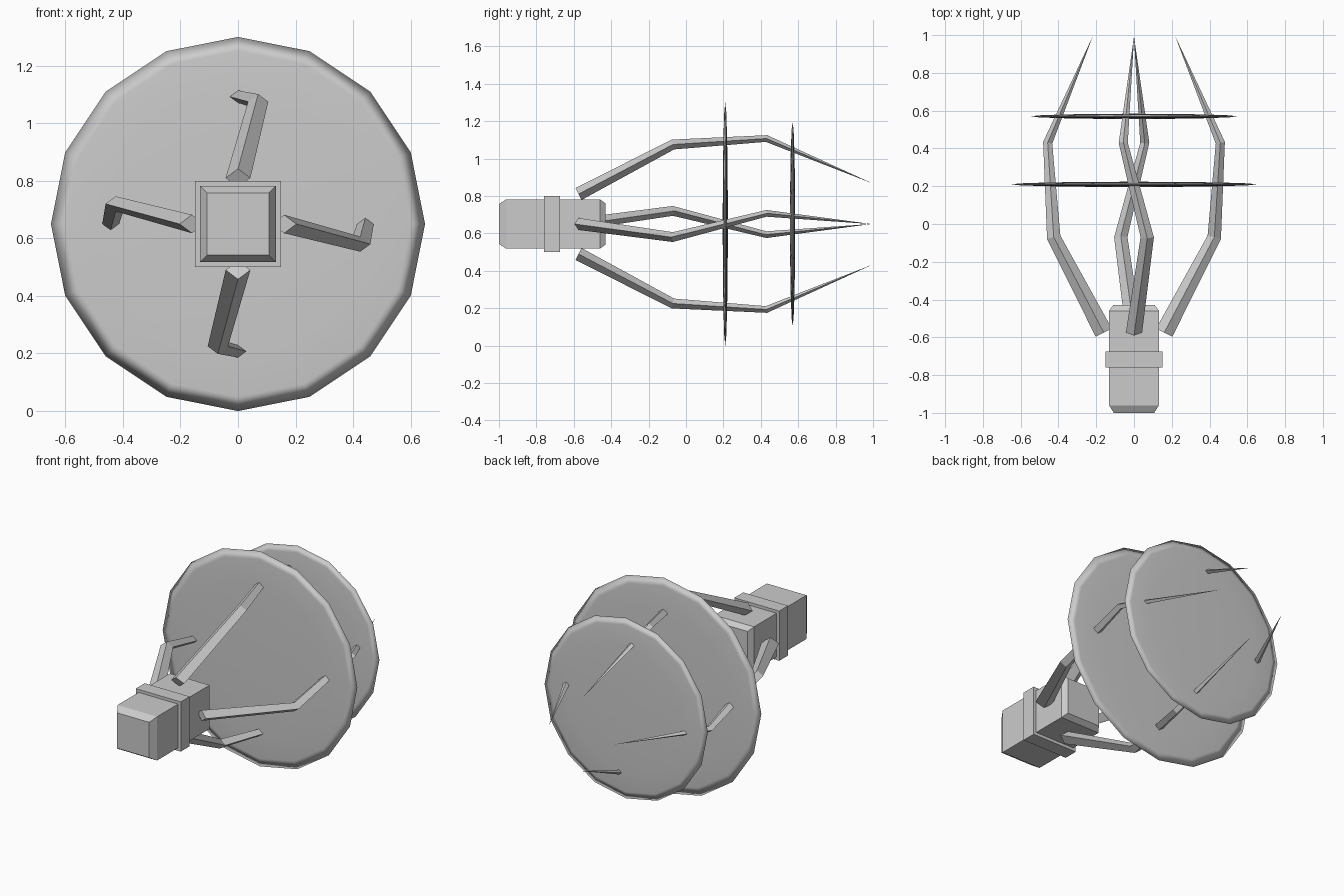
import bpy, bmesh, math
from mathutils import Vector, Matrix

cube = bpy.data.objects.get("Cube")
if cube:
    bpy.data.objects.remove(cube, do_unlink=True)

AXIS_Z = 0.65
grey = bpy.data.materials.new("plain grey")
grey.use_nodes = True
colour = (0.6, 0.6, 0.6, 1)
grey.diffuse_color = colour
grey.node_tree.nodes["Principled BSDF"].inputs["Base Color"].default_value = colour


def add_object(name, bm, smooth=False):
    bmesh.ops.recalc_face_normals(bm, faces=bm.faces)
    mesh = bpy.data.meshes.new(name)
    for face in bm.faces:
        face.smooth = smooth
    bm.to_mesh(mesh)
    bm.free()
    mesh.materials.append(grey)
    obj = bpy.data.objects.new(name, mesh)
    bpy.context.collection.objects.link(obj)
    return obj


def loft(name, rings):
    """Join rings of four points, and cap both ends."""
    bm = bmesh.new()
    loops = [[bm.verts.new(p) for p in ring] for ring in rings]
    for a, b in zip(loops, loops[1:]):
        for i in range(4):
            j = (i + 1) % 4
            bm.faces.new((a[i], a[j], b[j], b[i]))
    bm.faces.new(loops[0])
    bm.faces.new(loops[-1])
    bmesh.ops.remove_doubles(bm, verts=bm.verts, dist=0.0001)
    return add_object(name, bm)


def square(y, h):
    return [(sx * h, y, AXIS_Z + sz * h) for sx, sz in ((-1, -1), (1, -1), (1, 1), (-1, 1))]


# Square handle with chamfered ends, and its collar
loft("handle", [square(-1, 0.107), square(-0.96, 0.132), square(-0.46, 0.132), square(-0.43, 0.11)])
loft("collar", [square(-0.76, 0.15), square(-0.675, 0.15)])

# Thin lens-shaped discs
for name, y, radius in (("large_disc", 0.21, 0.65), ("small_disc", 0.57, 0.545)):
    bm = bmesh.new()
    bmesh.ops.create_uvsphere(bm, u_segments=16, v_segments=8, radius=1)
    bm.transform(Matrix.Translation((0, y, AXIS_Z)) @ Matrix.Rotation(math.pi / 2, 4, 'X')
                 @ Matrix.Diagonal((radius, radius, 0.014, 1)))
    add_object(name, bm, smooth=True)

# Bent, tapering prongs: sideways swing, y, distance from axis, thickness, slant of section
PATH = [(0, -0.575, 0.16, 1, 0.5), (0.07, -0.07, 0.425, 0.82, 0.25),
        (-0.057, 0.43, 0.457, 0.56, -0.2), (0, 0.99, 0.22, 0.01, 0)]
for k, name in enumerate(("upper", "left", "lower", "right")):
    turn = Matrix.Rotation(k * math.pi / 2, 3, 'Y')
    outward = turn @ Vector((0, 0, 1))
    rings = []
    for side, y, out, size, slant in PATH:
        centre = turn @ Vector((side, y, out)) + Vector((0, 0, AXIS_Z))
        ring = []
        for x, z in ((0.043, 0), (0, 0.032), (-0.043, 0), (0, -0.032)):
            corner = Vector((x, 0, z)) * size
            corner.y = -slant * corner.dot(outward)
            ring.append(centre + corner)
        rings.append(ring)
    loft(name + "_prong", rings)
